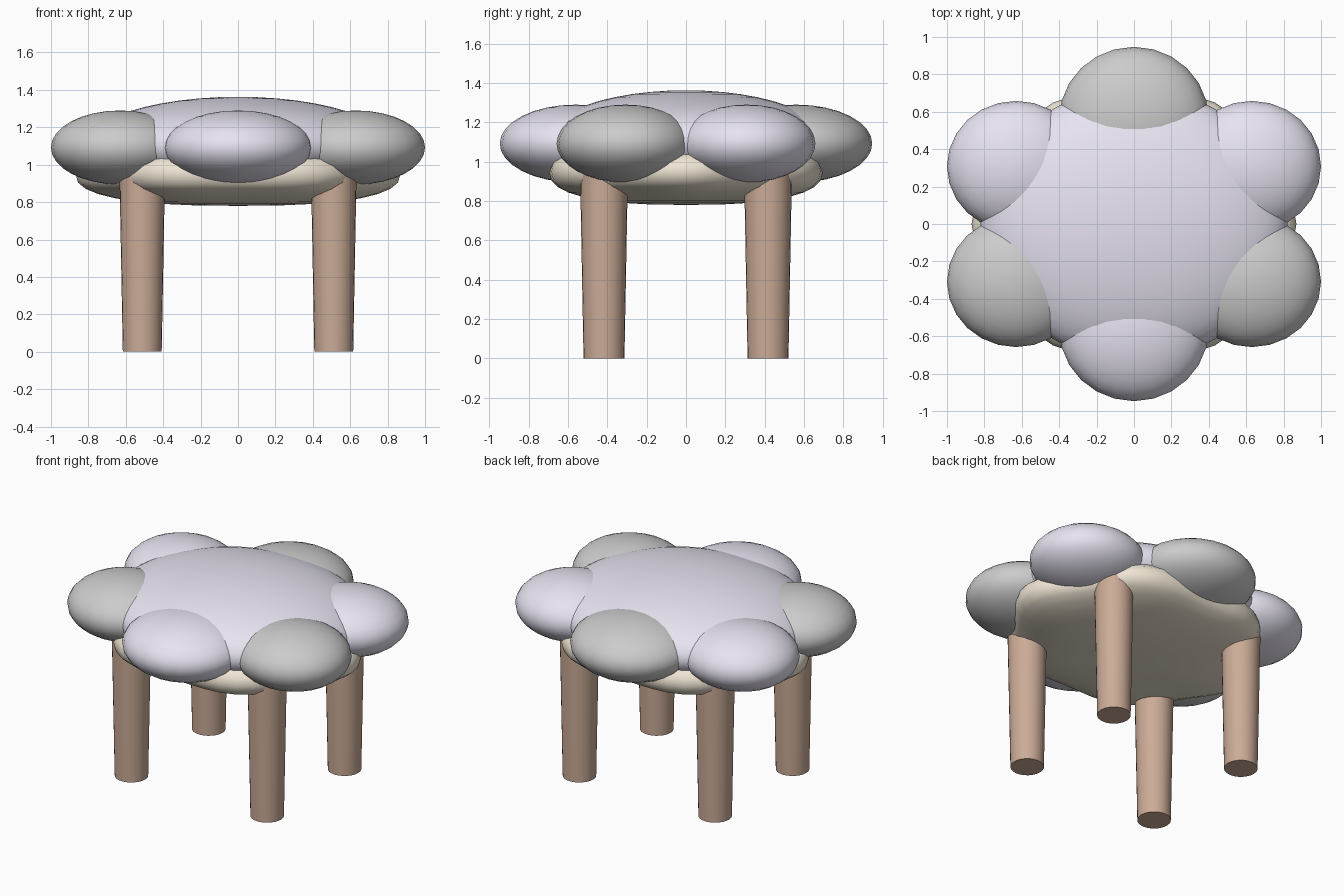
import bpy
from math import sin, cos, pi, radians

if "Cube" in bpy.data.objects:
    bpy.data.objects.remove(bpy.data.objects["Cube"])


def material(name, rgb):
    m = bpy.data.materials.new(name)
    m.diffuse_color = (*rgb, 1)
    m.use_nodes = True
    m.node_tree.nodes["Principled BSDF"].inputs["Base Color"].default_value = m.diffuse_color
    return m


LILAC = material("lilac", (0.80, 0.77, 0.88))
WHITE = material("white", (0.92, 0.91, 0.93))
CREAM = material("cream", (0.86, 0.78, 0.65))
WOOD = material("wood", (0.60, 0.41, 0.31))


def finish(obj, name, mat):
    obj.name = name
    obj.data.materials.append(mat)
    bpy.ops.object.shade_smooth_by_angle(angle=radians(40))
    return obj


def ellipsoid(name, loc, size, mat, segs=24, rings=16):
    bpy.ops.mesh.primitive_uv_sphere_add(segments=segs, ring_count=rings, radius=1)
    obj = bpy.context.object
    for v in obj.data.vertices:
        v.co = [c * s for c, s in zip(v.co, size)]
    obj.location = loc
    return finish(obj, name, mat)


# domed seat cushion
ellipsoid("seat_cushion", (0, 0, 1.10), (0.82, 0.725, 0.263), LILAC, 48, 24)

# six plump petals around the rim
ellipsoid("front_petal", (0, -0.56, 1.092), (0.40, 0.387, 0.198), LILAC)
ellipsoid("back_petal", (0, 0.56, 1.092), (0.40, 0.387, 0.198), WHITE)
for sx, side in ((-1, "left"), (1, "right")):
    for sy, end, mat in ((-1, "front", WHITE), (1, "back", LILAC)):
        ellipsoid(f"{end}_{side}_petal", (sx * 0.63, sy * 0.308, 1.092),
                  (0.37, 0.35, 0.198), mat)

# rounded six-sided base under the cushion, flattened below
N, RINGS, P = 48, 16, 2 / 2.5
verts, faces = [(0, 0, 0.78)], []
for i in range(1, RINGS):
    t = -pi / 2 + pi * i / RINGS
    r = cos(t) ** P
    z = 0.95 + 0.17 * abs(sin(t)) ** P * (1 if t > 0 else -1)
    for j in range(N):
        a = 2 * pi * j / N
        k = r * (1 + 0.04 * cos(6 * a))
        verts.append((0.835 * k * cos(a), 0.72 * k * sin(a), z))
verts.append((0, 0, 1.12))
top = len(verts) - 1
for j in range(N):
    n = (j + 1) % N
    faces.append((0, 1 + n, 1 + j))
    for i in range(RINGS - 2):
        b = 1 + i * N
        faces.append((b + j, b + n, b + N + n, b + N + j))
    b = 1 + (RINGS - 2) * N
    faces.append((b + j, b + n, top))
mesh = bpy.data.meshes.new("seat_base")
mesh.from_pydata(verts, [], faces)
base = bpy.data.objects.new("seat_base", mesh)
bpy.context.collection.objects.link(base)
bpy.ops.object.select_all(action='DESELECT')
bpy.context.view_layer.objects.active = base
base.select_set(True)
finish(base, "seat_base", CREAM)

# four legs tapering towards the floor
for sx, side in ((-1, "left"), (1, "right")):
    for sy, end in ((-1, "front"), (1, "back")):
        bpy.ops.mesh.primitive_cone_add(vertices=24, radius1=0.104, radius2=0.122,
                                        depth=0.96, location=(sx * 0.512, sy * 0.417, 0.48))
        finish(bpy.context.object, f"{end}_{side}_leg", WOOD)
